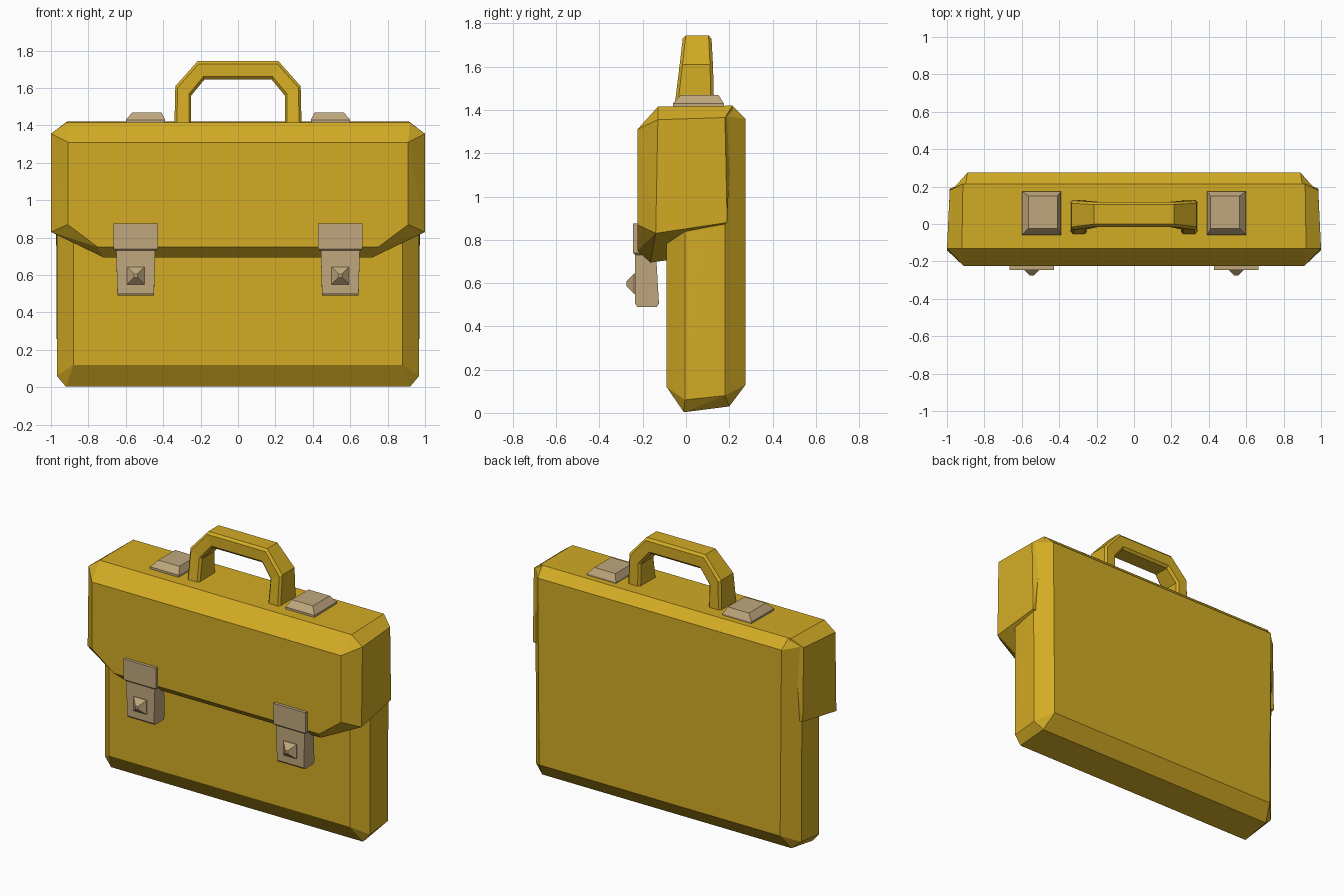
import bpy
import bmesh
from mathutils import Vector

if "Cube" in bpy.data.objects:
    bpy.data.objects.remove(bpy.data.objects["Cube"], do_unlink=True)


def material(name, colour):
    mat = bpy.data.materials.new(name)
    mat.use_nodes = True
    mat.diffuse_color = (*colour, 1)
    mat.node_tree.nodes["Principled BSDF"].inputs["Base Color"].default_value = (*colour, 1)
    return mat


LEATHER = material("mustard leather", (0.65, 0.41, 0.018))
METAL = material("tan metal", (0.53, 0.39, 0.21))


def finish(name, bm, mat):
    bmesh.ops.recalc_face_normals(bm, faces=bm.faces)
    mesh = bpy.data.meshes.new(name)
    bm.to_mesh(mesh)
    bm.free()
    mesh.materials.append(mat)
    obj = bpy.data.objects.new(name, mesh)
    bpy.context.scene.collection.objects.link(obj)
    return obj


def hull(name, points, mat, mirrored=False):
    """Faceted solid around the points, optionally mirrored across x."""
    bm = bmesh.new()
    for x, y, z in points:
        bm.verts.new((x, y, z))
        if mirrored:
            bm.verts.new((-x, y, z))
    result = bmesh.ops.convex_hull(bm, input=bm.verts[:])
    spare = {g for g in result["geom_interior"] + result["geom_unused"]
             if isinstance(g, bmesh.types.BMVert)}
    bmesh.ops.delete(bm, geom=list(spare), context="VERTS")
    bmesh.ops.dissolve_limit(bm, angle_limit=0.03, verts=bm.verts[:], edges=bm.edges[:])
    return finish(name, bm, mat)


def rect(x0, x1, y0, y1, z):
    """Four corners of a level rectangle."""
    return [(x, y, z) for x in (x0, x1) for y in (y0, y1)]


# Case body with chamfered edges all round
hull("case_body", [
    (0.88, -0.09, 0.12), (0.88, -0.09, 1.30),
    (0.968, -0.005, 0.06), (0.968, -0.005, 1.36),
    (0.968, 0.18, 0.08), (0.975, 0.18, 1.37),
    (0.92, -0.01, 0.003), (0.91, 0.20, 0.03),
    (0.88, 0.275, 0.13), (0.89, 0.275, 1.36),
    (0.90, 0.215, 1.42), (0.90, 0.0, 1.41),
], LEATHER, True)

# Overhanging flap with tapered lower corners
hull("front_flap", [
    (0.91, -0.225, 1.31), (0.91, -0.225, 0.87), (0.75, -0.225, 0.75),
    (0.92, -0.13, 1.415), (1.0, -0.13, 1.355), (1.0, -0.14, 0.83),
    (0.72, -0.165, 0.695), (0.72, -0.09, 0.705),
    (0.99, -0.01, 0.865), (0.985, 0.19, 0.88), (0.985, 0.18, 1.365),
    (0.915, 0.215, 1.42),
], LEATHER, True)

# Handle: rectangular sections swept along an angular arch
# each station: outer x, outer z, inner x, inner z, front y, back y
half = [
    (0.34, 1.40, 0.25, 1.40, -0.055, 0.13),
    (0.335, 1.61, 0.25, 1.56, -0.03, 0.125),
    (0.215, 1.745, 0.18, 1.645, -0.015, 0.118),
]
stations = half + [(-a, b, -c, d, e, f) for a, b, c, d, e, f in reversed(half)]
bm = bmesh.new()
rings = [[bm.verts.new(p) for p in
          ((ox, y0, oz), (ox, y1, oz), (ix, y1, iz), (ix, y0, iz))]
         for ox, oz, ix, iz, y0, y1 in stations]
for a, b in zip(rings, rings[1:]):
    for i in range(4):
        j = (i + 1) % 4
        bm.faces.new((a[i], a[j], b[j], b[i]))
bm.faces.new(rings[0])
bm.faces.new(rings[-1])
handle = finish("handle", bm, LEATHER)
bevel = handle.modifiers.new("edge chamfer", "BEVEL")
bevel.width = 0.014
bevel.segments = 1
bevel.limit_method = "ANGLE"
bevel.angle_limit = 1.1

for side, s in (("left", 1), ("right", -1)):
    # Bevelled plate on the top
    hull(side + "_top_plate",
         rect(s * 0.39, s * 0.60, -0.06, 0.175, 1.40)
         + rect(s * 0.39, s * 0.60, -0.06, 0.175, 1.43)
         + rect(s * 0.41, s * 0.565, -0.025, 0.15, 1.47), METAL)

    # Clasp: upper plate, lower block, pointed stud
    c = s * 0.547
    hull(side + "_clasp_plate",
         rect(c - 0.118, c + 0.118, -0.245, -0.19, 0.875)
         + rect(c - 0.118, c + 0.118, -0.245, -0.19, 0.74)
         + rect(c - 0.108, c + 0.108, -0.235, -0.19, 0.73), METAL)
    hull(side + "_clasp_block",
         rect(c - 0.105, c + 0.105, -0.235, -0.14, 0.76)
         + rect(c - 0.098, c + 0.098, -0.235, -0.125, 0.505)
         + rect(c - 0.098, c + 0.098, -0.225, -0.135, 0.49), METAL)
    stud = [(c + dx, y, 0.597 + dz)
            for y, r in ((-0.225, 0.047), (-0.24, 0.047), (-0.276, 0.010))
            for dx in (-r, r) for dz in (-r, r)]
    hull(side + "_clasp_stud", stud, METAL)
